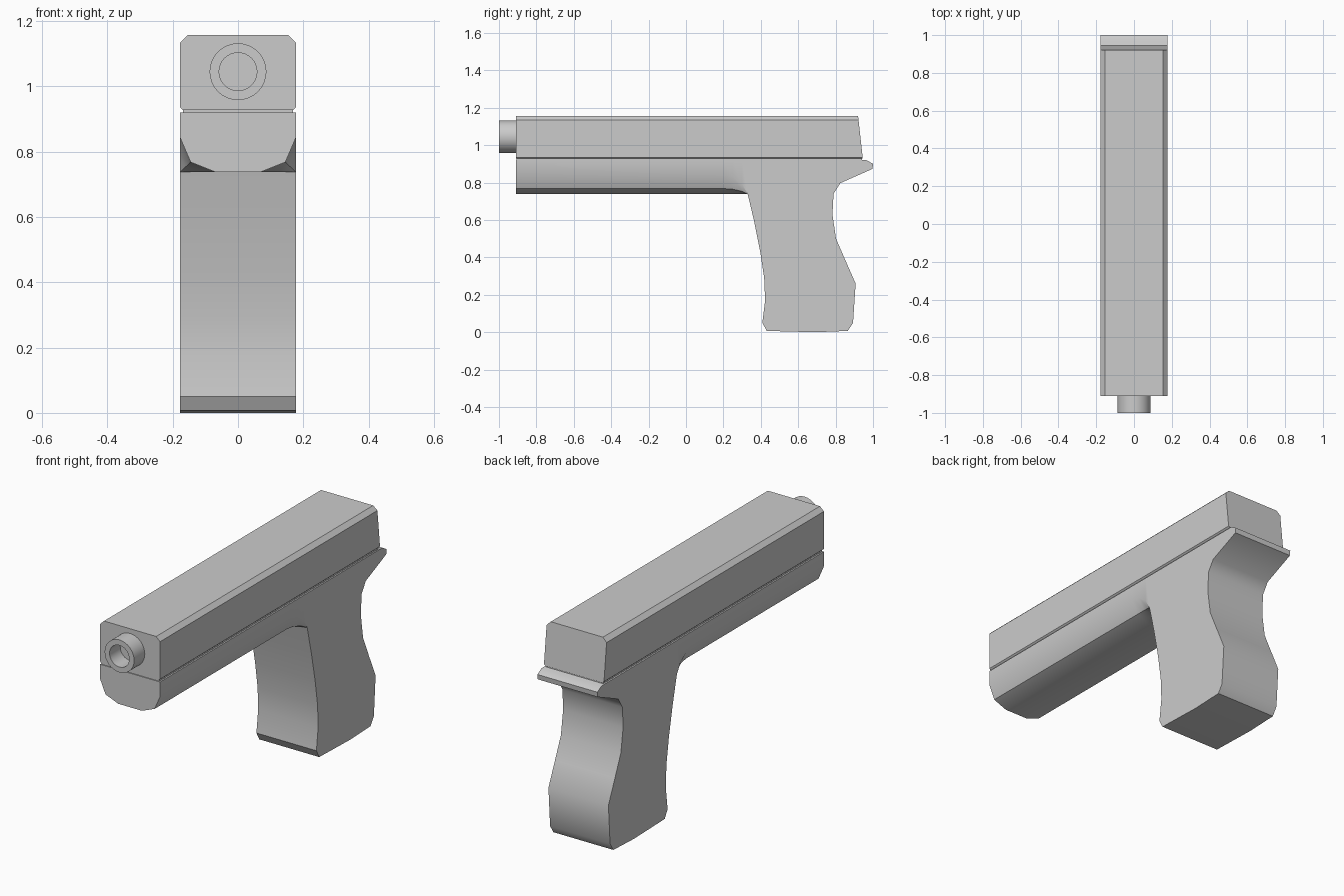
import bpy, bmesh, math

if "Cube" in bpy.data.objects:
    bpy.data.objects.remove(bpy.data.objects["Cube"])

W = 0.177  # half width of the body


def finish(name, bm, angle=35):
    bmesh.ops.remove_doubles(bm, verts=bm.verts, dist=0.0005)
    bmesh.ops.recalc_face_normals(bm, faces=bm.faces)
    me = bpy.data.meshes.new(name)
    bm.to_mesh(me)
    bm.free()
    ob = bpy.data.objects.new(name, me)
    bpy.context.collection.objects.link(ob)
    bpy.ops.object.select_all(action='DESELECT')
    ob.select_set(True)
    bpy.context.view_layer.objects.active = ob
    bpy.ops.object.shade_smooth_by_angle(angle=math.radians(angle))
    return ob


def loft(bm, rings, cap_start=True, cap_end=True, closed=False):
    rows = [[bm.verts.new(p) for p in r] for r in rings]
    n = len(rows[0])
    pairs = list(zip(rows, rows[1:]))
    if closed:
        pairs.append((rows[-1], rows[0]))
    for a, b in pairs:
        for i in range(n):
            j = (i + 1) % n
            bm.faces.new((a[i], a[j], b[j], b[i]))
    if cap_start and not closed:
        bm.faces.new(rows[0])
    if cap_end and not closed:
        bm.faces.new(rows[-1])


def mirrored(half):
    return half + [(-x, z) for x, z in reversed(half)]


# Slide: chamfered section with a leaning rear face
section = mirrored([(W - 0.008, 0.928), (W, 0.935), (W, 1.135), (W - 0.023, 1.157)])
bm = bmesh.new()
loft(bm, [[(x, -0.91, z) for x, z in section],
          [(x, 0.945 - (z - 0.93) * 0.11, z) for x, z in section]])
finish("slide", bm)

# Narrow strip that fills the seam between slide and frame
bm = bmesh.new()
strip = [(W - 0.008, 0.915), (W - 0.008, 0.932), (-W + 0.008, 0.932), (-W + 0.008, 0.915)]
loft(bm, [[(x, y, z) for x, z in strip] for y in (-0.905, 0.94)])
finish("seam_strip", bm)

# Barrel: hollow tube with a recessed bore
bm = bmesh.new()
rings = []
for r, y in [(0.087, -0.90), (0.087, -1.0), (0.058, -1.0), (0.058, -0.91)]:
    rings.append([(r * math.cos(a), y, 1.045 + r * math.sin(a))
                  for a in (math.tau * i / 32 for i in range(32))])
loft(bm, rings)
finish("barrel", bm)

# Frame front: rounded underside that flares out to full width at the grip
bm = bmesh.new()
rings = []
for y, zs in [(-0.91, 0.842), (0.20, 0.842), (0.25, 0.83), (0.30, 0.79), (0.33, 0.738)]:
    t = (0.842 - zs) / 0.104
    half = [(W, 0.92), (W, zs),
            (0.145 + (W - 0.145) * t, 0.768 - 0.03 * t),
            (0.07 + (W - 0.07) * t, 0.738)]
    rings.append([(x, y, z) for x, z in mirrored(half)])
loft(bm, rings, cap_end=False)

# Frame rear: grip and tang outline extruded across the width
outline = [(0.33, 0.92), (0.33, 0.738), (0.365, 0.59), (0.397, 0.43), (0.418, 0.29),
           (0.423, 0.17), (0.408, 0.05), (0.432, 0.007), (0.69, 0.0), (0.865, 0.007),
           (0.893, 0.05), (0.907, 0.26), (0.852, 0.385), (0.802, 0.50), (0.783, 0.63),
           (0.789, 0.74), (0.825, 0.797), (0.997, 0.873), (1.0, 0.9), (0.965, 0.92)]
sides = [[bm.verts.new((x, y, z)) for y, z in outline] for x in (-W, W)]
for s in sides:
    bm.faces.new(s)
for i in range(1, len(outline)):  # front wall is left open where it joins the front part
    j = (i + 1) % len(outline)
    bm.faces.new((sides[0][i], sides[0][j], sides[1][j], sides[1][i]))
finish("frame", bm)
